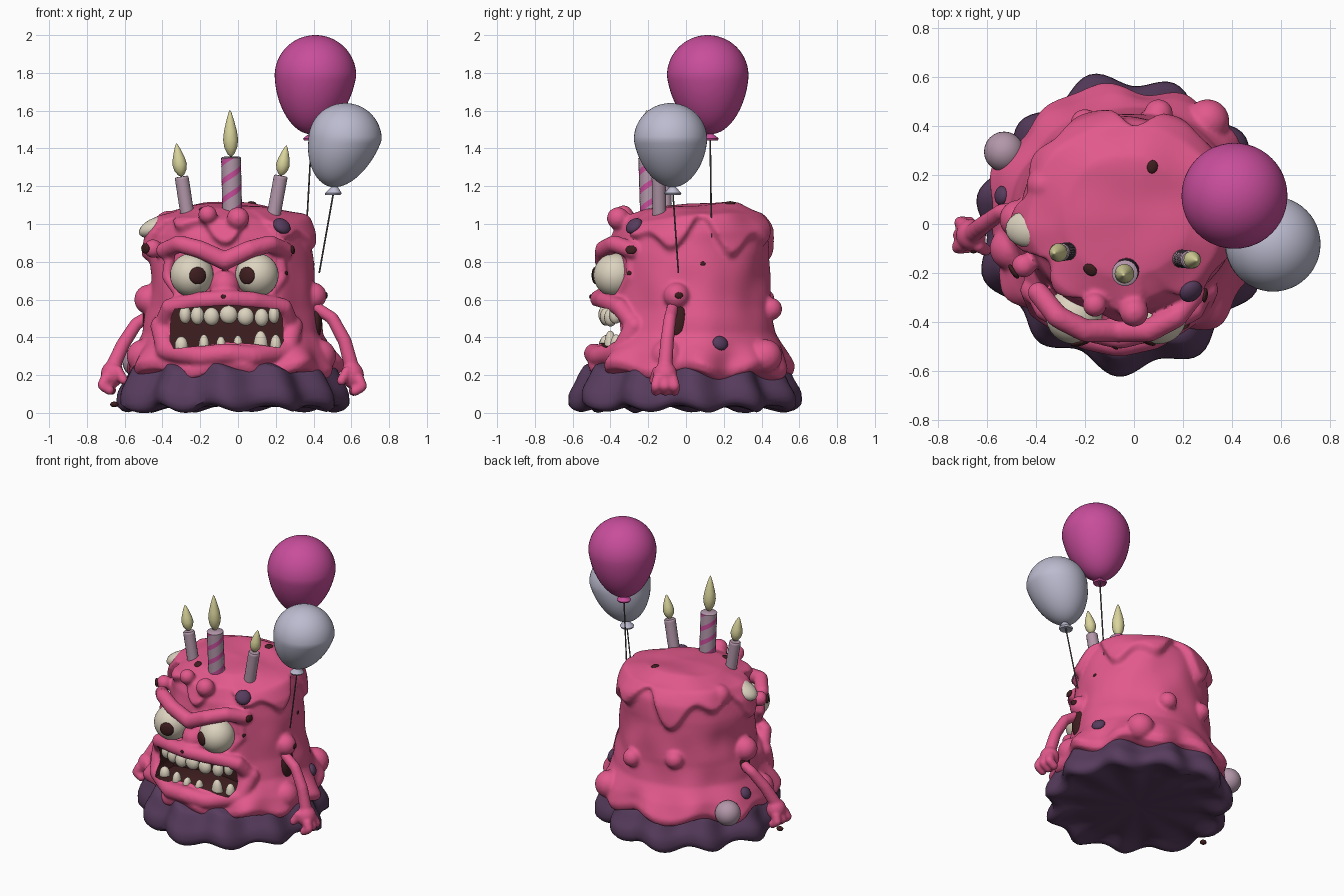
import bpy, bmesh, math
from mathutils import Vector, Matrix, noise

if "Cube" in bpy.data.objects:
    bpy.data.objects.remove(bpy.data.objects["Cube"])

def mat(name, *c):
    m = bpy.data.materials.new(name)
    m.diffuse_color = (*c, 1)
    m.use_nodes = True
    m.node_tree.nodes["Principled BSDF"].inputs["Base Color"].default_value = m.diffuse_color
    return m

PINK = mat("pink icing", .76, .10, .26)
PURPLE = mat("dark purple sponge", .095, .045, .11)
DARK = mat("dark chocolate", .05, .013, .014)
MAGENTA = mat("magenta", .58, .075, .33)
LAVENDER = mat("pale lavender", .50, .50, .63)
CREAM = mat("cream", .72, .65, .52)
FLAME = mat("pale yellow", .70, .66, .33)
MAUVE = mat("mauve wax", .45, .31, .40)
GREY = mat("grey string", .12, .10, .11)

def finish(bm, name, *mats):
    bmesh.ops.recalc_face_normals(bm, faces=bm.faces[:])
    me = bpy.data.meshes.new(name)
    bm.to_mesh(me)
    bm.free()
    ob = bpy.data.objects.new(name, me)
    bpy.context.collection.objects.link(ob)
    for m in mats:
        me.materials.append(m)
    return ob

def apply_all(ob):
    bpy.ops.object.select_all(action='DESELECT')
    ob.select_set(True)
    bpy.context.view_layer.objects.active = ob
    bpy.ops.object.convert(target='MESH')

def resample(prof, n):
    """Evenly spaced points along a profile polyline."""
    p = [Vector(q) for q in prof]
    d = [0]
    for a, b in zip(p, p[1:]):
        d.append(d[-1] + (b - a).length)
    out, k = [], 0
    for i in range(n):
        t = d[-1] * i / (n - 1)
        while k < len(p) - 2 and t > d[k + 1]:
            k += 1
        out.append(p[k].lerp(p[k + 1], (t - d[k]) / (d[k + 1] - d[k])))
    return out

def lathe(bm, prof, segs, fn=lambda a, r, z: (r * math.cos(a), r * math.sin(a), z), M=Matrix()):
    """Revolve a profile that starts and ends on the axis; fn shapes each point."""
    rings = []
    for r, z in prof[1:-1]:
        rings.append([bm.verts.new(M @ Vector(fn(math.tau * j / segs, r, z))) for j in range(segs)])
    for a, b in zip(rings, rings[1:]):
        for j in range(segs):
            bm.faces.new((a[j], a[(j + 1) % segs], b[(j + 1) % segs], b[j])).material_index = 0
    for (r, z), ring in ((prof[0], rings[0]), (prof[-1], rings[-1])):
        c = bm.verts.new(M @ Vector(fn(0, 0, z)))
        for j in range(segs):
            bm.faces.new((c, ring[j], ring[(j + 1) % segs]))

def ball(bm, c, rad, axis=(0, 0, 1), seg=20):
    """Ellipsoid whose local z points along axis."""
    q = Vector(axis).to_track_quat('Z', 'Y').to_matrix().to_4x4()
    M = Matrix.Translation(c) @ q @ Matrix.Diagonal((*rad, 1))
    bmesh.ops.create_uvsphere(bm, u_segments=seg, v_segments=seg * 2 // 3, radius=1, matrix=M)

def sausage(bm, pts, r0, r1=None, n=26):
    """Overlapping balls along a path, fused later by remeshing."""
    for i, p in enumerate(resample(pts, n)):
        r = r0 + ((r1 or r0) - r0) * i / (n - 1)
        ball(bm, p, (r, r, r), seg=14)

def fuse(ob, size, smooth):
    m = ob.modifiers.new("fuse", 'REMESH')
    m.mode, m.voxel_size = 'VOXEL', size
    m = ob.modifiers.new("soften", 'SMOOTH')
    m.factor, m.iterations = .5, smooth

def step(x):
    x = min(1, max(0, x))
    return x * x * (3 - 2 * x)

# Sponge base with scalloped rim
def base_shape(a, r, z):
    w = min(1, r / .5) ** 3
    rr = r + w * (.03 * math.sin(11 * a + .6) + .015 * math.sin(4 * a + 1))
    zz = z + w * .018 * (1 + math.sin(11 * a + 2.2)) + .012 * w * noise.noise((3 * math.cos(a), 3 * math.sin(a), 9 * z))
    return -.035 + rr * math.cos(a), rr * math.sin(a), max(0, zz)
bm = bmesh.new()
lathe(bm, resample([(0, .035), (.42, .03), (.55, 0), (.585, .03), (.58, .09), (.545, .15),
                    (.51, .22), (.42, .26), (0, .27)], 50), 132, base_shape)
finish(bm, "sponge_base", PURPLE)

# Cake body: wavy hem at the bottom, dripping icing at the top
def body_shape(a, r, z):
    w = min(1, r / .38)
    front = max(0, -math.sin(a))
    edge = .89 + .06 * math.sin(5 * a + 1) + .055 * math.sin(9 * a + .4) + .09 * front
    rr = r + .045 * w * step((z - edge) / .05) * step((1.12 - z) / .1)
    low = step((.4 - z) / .15) * w
    rr += low * (.02 * math.sin(7 * a + 1) + .015 * math.sin(12 * a))
    x, y = -.03 + 1.04 * rr * math.cos(a), .03 + .985 * rr * math.sin(a)
    n = noise.noise((x * 5, y * 5, z * 5)) * .022
    zz = z + low * .025 * math.sin(8 * a + 2) + .06 * y * step((z - .8) / .2) + n * step((z - .9) / .1)
    return x + n * math.cos(a) * w, y + n * math.sin(a) * w, zz
bm = bmesh.new()
lathe(bm, resample([(0, .19), (.47, .19), (.53, .21), (.545, .25), (.51, .33), (.455, .42), (.43, .55),
                    (.42, .7), (.41, .85), (.395, .95), (.345, 1.04), (.24, 1.09), (0, 1.105)], 110), 200, body_shape)
# Muzzle, nose bridge, shoulders and icing lumps
ball(bm, (-.06, -.15, .46), (.40, .3, .19), seg=32)
ball(bm, (-.07, -.36, .67), (.085, .1, .09))
for c, r in (((-.47, .02, .6), .08), ((.40, -.05, .62), .07), ((-.37, .16, 1.0), .07), ((.43, -.1, .3), .09),
             ((-.5, -.1, .3), .09), ((-.45, -.17, .87), .05), ((.0, -.36, 1.03), .06), ((-.16, -.33, 1.05), .05),
             ((.1, .45, .55), .06), ((-.2, .41, .6), .06), ((.3, .42, .3), .09)):
    ball(bm, c, (r, r, r))
# Lips all round the mouth
sausage(bm, [(-.40, -.27, .46), (-.36, -.35, .56), (-.2, -.43, .595), (-.06, -.465, .605),
             (.08, -.43, .595), (.24, -.35, .56), (.28, -.27, .46)], .048, n=36)
sausage(bm, [(-.41, -.27, .46), (-.38, -.34, .33), (-.2, -.46, .30), (-.06, -.49, .315),
             (.08, -.46, .30), (.26, -.34, .33), (.29, -.27, .46)], .055, n=36)
# Angry brows and lower eyelids
for s in (-1, 1):
    fx = lambda d: -.07 + s * d
    sausage(bm, [(fx(.0), -.435, .805), (fx(.13), -.435, .865), (fx(.24), -.38, .895), (fx(.32), -.28, .86)], .05, .045)
    sausage(bm, [(fx(.29), -.29, .83), (fx(.305), -.29, .72), (fx(.24), -.34, .63)], .03, n=14)
body = finish(bm, "cake_body", PINK, DARK)
fuse(body, .011, 5)

# Mouth opening
bm = bmesh.new()
outline = [(-.36, .38), (-.355, .5), (-.335, .55), (-.06, .57), (.215, .55), (.235, .5), (.24, .38), (.22, .345),
           (.08, .365), (-.06, .375), (-.2, .355), (-.34, .34)]
f = bm.faces.new([bm.verts.new((x, -.8, z)) for x, z in outline])
ext = bmesh.ops.extrude_face_region(bm, geom=[f])
bmesh.ops.translate(bm, vec=(0, .58, 0), verts=[v for v in ext['geom'] if isinstance(v, bmesh.types.BMVert)])
for f in bm.faces:
    f.material_index = 1
cutter = finish(bm, "mouth_cutter", PINK, DARK)
cutter.hide_render = True
m = body.modifiers.new("mouth", 'BOOLEAN')
m.operation, m.object, m.solver = 'DIFFERENCE', cutter, 'EXACT'
apply_all(body)
bpy.data.objects.remove(cutter)

# Teeth
bm = bmesh.new()
for x, w, z in ((-.28, .032, .52), (-.215, .036, .515), (-.14, .042, .51), (-.05, .048, .52), (.04, .045, .51), (.125, .038, .505), (.19, .03, .52)):
    ball(bm, (x, -.43 + .9 * (x + .06) ** 2, z), (w, .034, .048))
finish(bm, "upper_teeth", CREAM)
bm = bmesh.new()
for x, w, h in ((-.30, .035, .05), (-.18, .028, .06), (-.09, .026, .05), (.0, .026, .055), (.12, .038, .08), (.2, .03, .06)):
    ball(bm, (x, -.43 + .9 * (x + .06) ** 2, .355), (w, .032, h))
finish(bm, "lower_teeth", CREAM)

# Eyes and pupils
for side, x, px in (("left", -.245, .03), ("right", .10, -.055)):
    c, R = Vector((x, -.375, .73)), .115
    bm = bmesh.new()
    ball(bm, c, (R, R, R), seg=32)
    finish(bm, side + "_eye", CREAM)
    d = Vector((px, -.1, -.003)).normalized()
    bm = bmesh.new()
    ball(bm, c + d * R * .95, (.046, .046, .016), d)
    finish(bm, side + "_pupil", DARK)

# Arms with clenched hands, and the dark arm holes
for side, s, path, hand, hole in (
        ("left", -1, [(-.46, .06, .52), (-.54, .05, .47), (-.61, .0, .36), (-.66, -.04, .25)], (-.665, -.045, .205), (-.475, .04, .49)),
        ("right", 1, [(.41, -.07, .56), (.50, -.085, .50), (.565, -.1, .38), (.60, -.11, .25)], (.605, -.11, .2), (.415, -.05, .49))):
    bm = bmesh.new()
    sausage(bm, path, .032, .04)
    h = Vector(hand)
    ball(bm, h, (.062, .065, .07))
    for i in range(3):
        o = Vector((s * .045 - s * .005 * i, -.05 + .05 * i, -.03))
        sausage(bm, [h + o * .8, h + o + Vector((s * .008, 0, -.03)), h + o + Vector((-s * .03, 0, -.055))], .03, .026, 8)
    sausage(bm, [h + Vector((-s * .03, -.045, .02)), h + Vector((-s * .058, -.06, -.03))], .026, n=7)
    arm = finish(bm, side + "_arm", PINK)
    fuse(arm, .009, 4)
    apply_all(arm)
    bm = bmesh.new()
    ball(bm, hole, (.03, .055, .1))
    finish(bm, side + "_arm_hole", DARK)

# Candles and flames
def candle(name, foot, top, r, flame, stripes):
    foot, top = Vector(foot), Vector(top)
    d = top - foot
    L = d.length
    M = Matrix.Translation(foot) @ d.to_track_quat('Z', 'Y').to_matrix().to_4x4()
    twist = Matrix.Identity(4)
    M = Matrix.Translation(foot) @ Vector((0, 0, 1)).rotation_difference(d).to_matrix().to_4x4()
    bm = bmesh.new()
    rows = [(0, 0)] + [(r, L * i / 30) for i in range(31)] + [(r * .85, L + .006), (0, L + .003)]
    lathe(bm, rows, 24, lambda a, q, z: (q * math.cos(a + 32 * z), q * math.sin(a + 32 * z), z), M)
    if stripes:
        bm.faces.ensure_lookup_table()
        for i in range(30 * 24):
            bm.faces[i].material_index = int(i % 12 < 4)
    finish(bm, name, MAUVE, MAGENTA)
    h, w = flame
    bm = bmesh.new()
    prof = [(0, 0), (.45, .06), (.85, .2), (1, .36), (.85, .55), (.5, .78), (.2, .94), (0, 1)]
    lathe(bm, [(a * w, L + .005 + b * h) for a, b in prof], 20, M=M)
    finish(bm, name + "_flame", FLAME)
candle("middle_candle", (-.03, -.19, 1.03), (-.037, -.2, 1.35), .053, (.25, .04), True)
candle("left_candle", (-.26, -.11, 1.0), (-.298, -.115, 1.245), .037, (.18, .038), False)
candle("right_candle", (.18, -.14, 1.0), (.226, -.145, 1.25), .037, (.165, .036), False)

# Balloons, knots and strings
def balloon(name, c, r, zlow, ztop, knot, end, m):
    c, k, e = Vector(c), Vector(knot), Vector(end)
    up = ztop - c.z
    lean = lambda z: (k - c) * (max(0, c.z - z) / (c.z - k.z))
    prof = [(0, zlow)]
    for i in range(1, 40):
        t = math.pi * i / 40
        h = -math.cos(t)
        prof.append((r * math.sin(t) * (1 + .13 * min(0, h)), c.z + h * (up if h > 0 else c.z - zlow)))
    prof.append((0, ztop))
    def shape(a, q, z):
        o = lean(z)
        return c.x + o.x + q * math.cos(a), c.y + o.y + q * math.sin(a), z
    bm = bmesh.new()
    lathe(bm, prof, 48, shape)
    lathe(bm, [(0, zlow + .02), (.016, zlow + .015), (.018, zlow), (.045, k.z - .012), (.04, k.z - .022), (0, k.z - .01)], 20, shape)
    finish(bm, name + "_balloon", m)
    cu = bpy.data.curves.new(name + "_string", 'CURVE')
    cu.dimensions, cu.bevel_depth, cu.bevel_resolution, cu.use_fill_caps = '3D', .0045, 1, True
    sp = cu.splines.new('POLY')
    sp.points.add(1)
    sp.points[0].co, sp.points[1].co = (*k, 1), (*e, 1)
    cu.materials.append(GREY)
    ob = bpy.data.objects.new(cu.name, cu)
    bpy.context.collection.objects.link(ob)
    apply_all(ob)
balloon("tall", (.41, .115, 1.785), .216, 1.475, 2.0, (.39, .128, 1.465), (.36, .135, .93), MAGENTA)
balloon("short", (.567, -.082, 1.447), .194, 1.195, 1.64, (.507, -.07, 1.175), (.43, -.04, .74), LAVENDER)

# Sweets and crumbs stuck onto the icing
def stick(name, p, rad, m):
    ok, loc, nor, _ = body.closest_point_on_mesh(Vector(p))
    bm = bmesh.new()
    ball(bm, loc, rad, nor, seg=14)
    finish(bm, name, m)
for i, p in enumerate(((.09, .23, 1.2), (-.21, -.23, 1.2), (-.5, -.2, .87), (.4, -.32, .88), (.5, -.03, .62),
                       (-.1, -.6, .645), (.36, -.35, .75), (.48, .1, .8))):
    r = (.028, .03, .035, .03, .022, .014, .014, .014)[i]
    stick(f"crumb_{i}", p, (r, r * .8, r * .35), DARK)
stick("purple_chunk_top", (.26, -.31, 1.03), (.05, .05, .03), PURPLE)
stick("purple_chunk_side", (.6, .27, .43), (.045, .04, .025), PURPLE)
stick("purple_chunk_left", (-.6, .12, .38), (.04, .04, .025), PURPLE)
bm = bmesh.new()
ball(bm, (-.43, -.02, .985), (.075, .1, .05), (-.4, 0, 1))
finish(bm, "cream_sweet", CREAM)
bm = bmesh.new()
ball(bm, (-.53, .295, .27), (.082, .082, .082), seg=24)
finish(bm, "candy_ball", MAUVE)
bm = bmesh.new()
ball(bm, (-.655, -.1, .045), (.022, .02, .015))
finish(bm, "base_crumb", DARK)

bpy.ops.object.select_all(action='SELECT')
bpy.ops.object.shade_smooth_by_angle(angle=math.radians(50))
